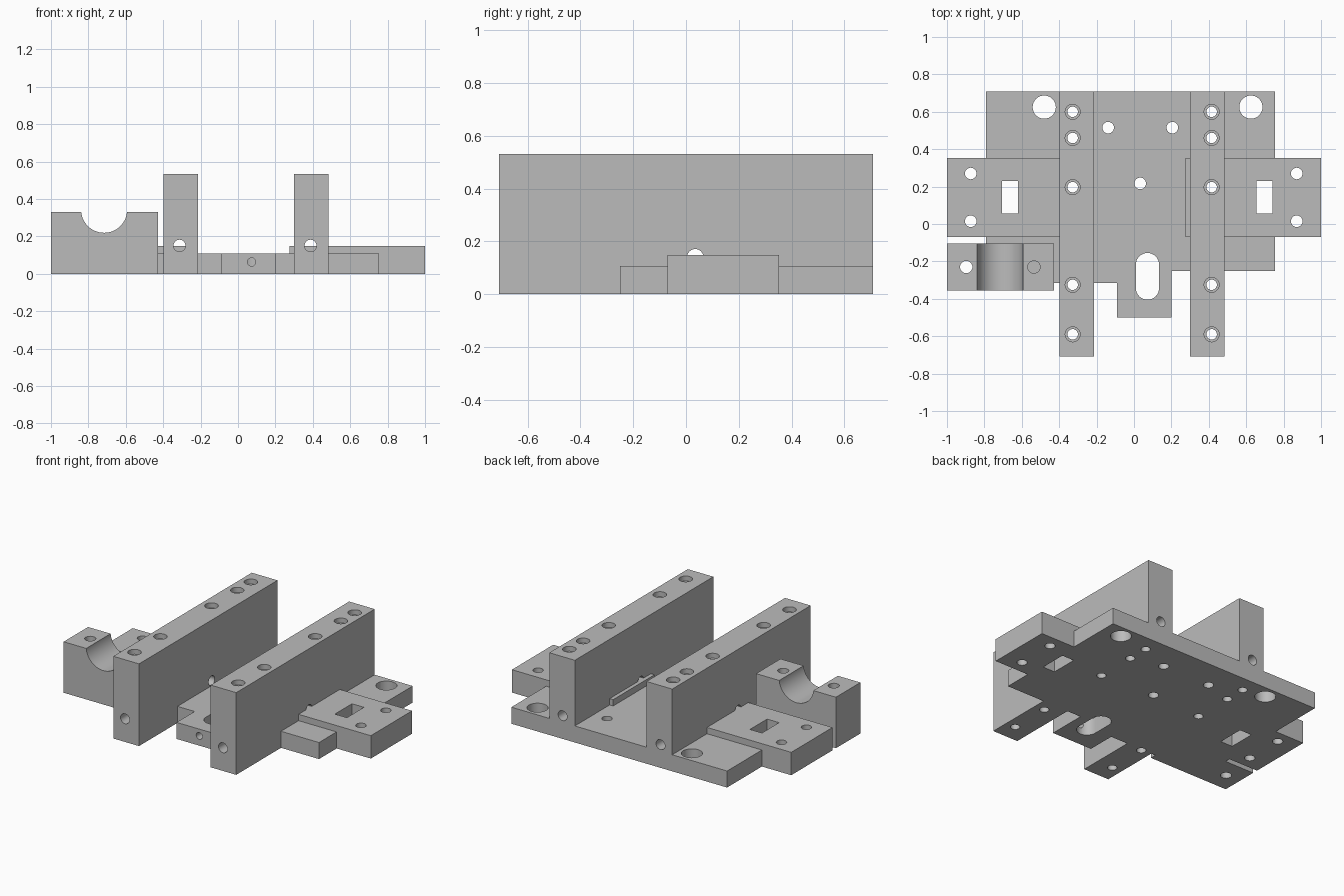
import bpy, bmesh, math
from mathutils import Vector

if "Cube" in bpy.data.objects:
    bpy.data.objects.remove(bpy.data.objects["Cube"], do_unlink=True)

metal = bpy.data.materials.new("plain_grey")
metal.use_nodes = True
GREY = (0.5, 0.5, 0.5, 1)
metal.diffuse_color = GREY
metal.node_tree.nodes["Principled BSDF"].inputs["Base Color"].default_value = GREY


def prism(name, outline, low, high, axis="z"):
    """Extrude a flat outline from low to high along an axis."""
    place = {"z": lambda a, b, c: (a, b, c),
             "y": lambda a, b, c: (a, c, b),
             "x": lambda a, b, c: (c, a, b)}[axis]
    bm = bmesh.new()
    face = bm.faces.new([bm.verts.new(place(a, b, low)) for a, b in outline])
    grown = bmesh.ops.extrude_face_region(bm, geom=[face])["geom"]
    shift = Vector(place(0, 0, high - low))
    bmesh.ops.translate(bm, vec=shift, verts=[v for v in grown if isinstance(v, bmesh.types.BMVert)])
    bmesh.ops.recalc_face_normals(bm, faces=bm.faces)
    mesh = bpy.data.meshes.new(name)
    bm.to_mesh(mesh)
    bm.free()
    mesh.materials.append(metal)
    obj = bpy.data.objects.new(name, mesh)
    bpy.context.collection.objects.link(obj)
    return obj


def rect(x0, x1, y0, y1):
    return [(x0, y0), (x1, y0), (x1, y1), (x0, y1)]


def circle(x, y, r, n=32):
    return [(x + r * math.cos(math.tau * i / n), y + r * math.sin(math.tau * i / n)) for i in range(n)]


def slot(x, y0, y1, r, n=16):
    """Rounded slot running along y."""
    top = [(x + r * math.cos(math.pi * i / n), y1 - r + r * math.sin(math.pi * i / n)) for i in range(n + 1)]
    return top + [(2 * x - a, y0 + y1 - b) for a, b in top]


def cut(parts, outline, low=-1, high=1, axis="z"):
    """Cut an extruded outline out of each part."""
    cutter = prism("cutter", outline, low, high, axis)
    cutter.hide_render = True
    for part in parts:
        mod = part.modifiers.new("cut", "BOOLEAN")
        mod.operation, mod.solver, mod.object = "DIFFERENCE", "EXACT", cutter
        bpy.context.view_layer.update()
        graph = bpy.context.evaluated_depsgraph_get()
        mesh = bpy.data.meshes.new_from_object(part.evaluated_get(graph))
        part.modifiers.clear()
        part.data = mesh
    bpy.data.objects.remove(cutter, do_unlink=True)


# Base plate with stepped front edge and tab
base = prism("base_plate", [(-0.79, 0.708), (-0.79, -0.315), (-0.09, -0.315), (-0.09, -0.5),
                            (0.2, -0.5), (0.2, -0.25), (0.755, -0.25), (0.755, 0.708)], 0, 0.107)

# Tall rails
right_rail = prism("right_rail", rect(-0.397, -0.213, -0.708, 0.708), 0, 0.532)
left_rail = prism("left_rail", rect(0.3, 0.483, -0.708, 0.708), 0, 0.532)
rails = [right_rail, left_rail]

# Side plates reaching out under the rails
right_plate = prism("right_side_plate", rect(-1, -0.275, -0.07, 0.352), 0, 0.148)
left_plate = prism("left_side_plate", rect(0.275, 1, -0.07, 0.352), 0, 0.148)

# Bearing block with round cradle
block = prism("bearing_block", rect(-1, -0.428, -0.355, -0.105), 0, 0.33)
cut([block], circle(-0.716, 0.342, 0.123, 64), axis="y")
for x in (-0.897, -0.535):
    cut([block], circle(x, -0.23, 0.033))

# Counterbored bolt holes down through the rails
for rail, plate, x in ((right_rail, right_plate, -0.328), (left_rail, left_plate, 0.415)):
    for y in (0.6, 0.46, 0.197, -0.325, -0.59):
        cut([rail, plate, base], circle(x, y, 0.028))
        cut([rail], circle(x, y, 0.04), 0.5)

# Lengthwise and crosswise bores in the rails
cut([right_rail], circle(-0.313, 0.15, 0.032), axis="y")
cut([left_rail], circle(0.388, 0.15, 0.032), axis="y")
cut(rails, circle(0.035, 0.14, 0.031), axis="x")

# Holes and windows in the side plates
for plate, hole_x, window_x in ((right_plate, -0.873, -0.662), (left_plate, 0.87, 0.698)):
    for y in (0.27, 0.015):
        cut([plate], circle(hole_x, y, 0.031))
    cut([plate, base], rect(window_x - 0.043, window_x + 0.043, 0.055, 0.23))

# Base plate holes, tab slot and tab bore
for x, y, r in ((-0.48, 0.625, 0.062), (0.625, 0.625, 0.062),
                (-0.138, 0.515, 0.031), (0.205, 0.515, 0.031), (0.033, 0.217, 0.031)):
    cut([base], circle(x, y, r))
cut([base], slot(0.072, -0.405, -0.155, 0.062))
cut([base], circle(0.073, 0.063, 0.022), -0.6, -0.36, "y")

# Smooth bores with crisp edges
for part in [base, right_plate, left_plate, block] + rails:
    part.data.shade_smooth()
    part.data.set_sharp_from_angle(angle=math.radians(30))
